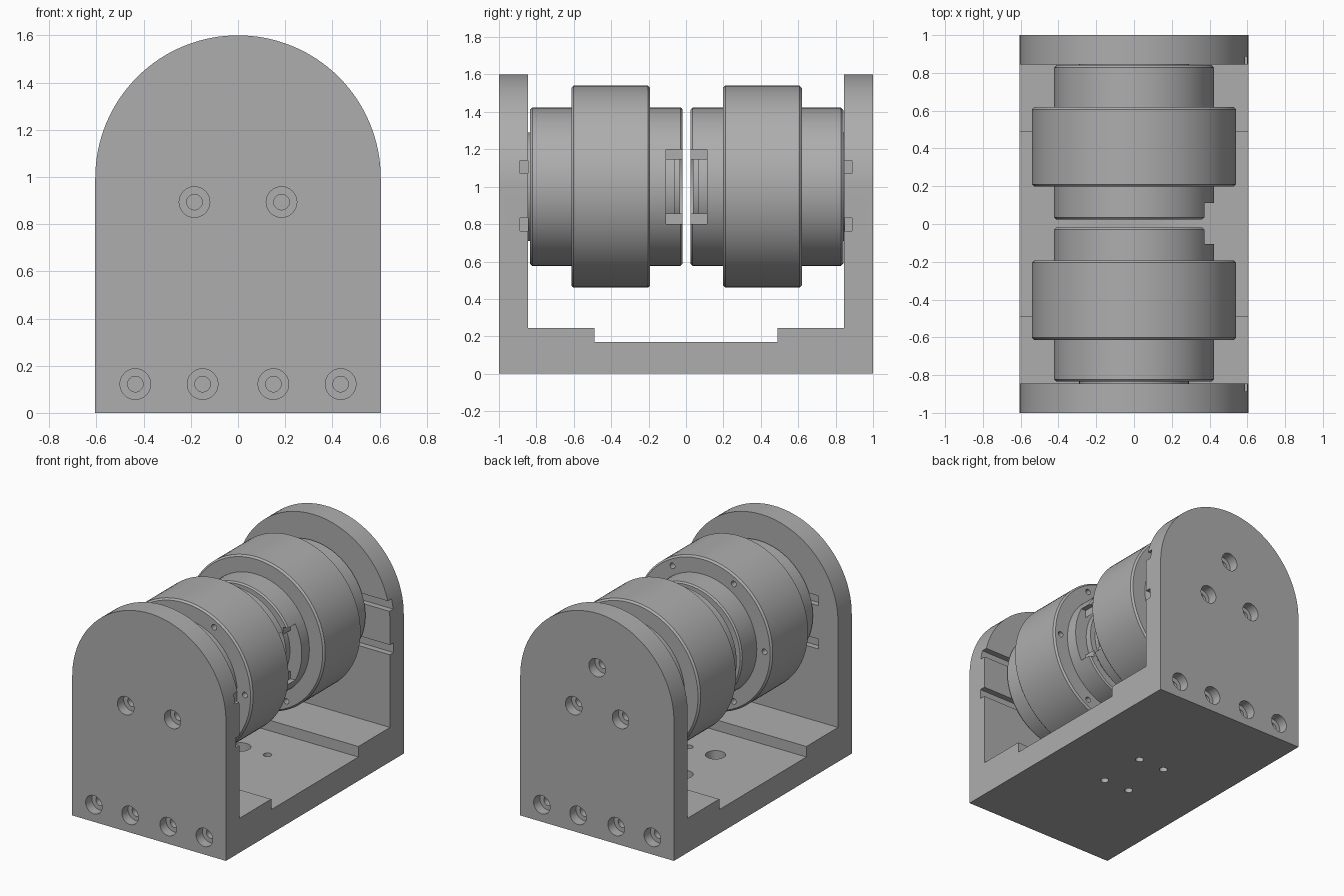
import bpy, bmesh
from math import pi, sin, cos, radians
from mathutils import Vector, Matrix

if "Cube" in bpy.data.objects:
    bpy.data.objects.remove(bpy.data.objects["Cube"])

AXIS_Z = 1.0          # height of the shared motor axis
MID_Y = 0.003         # plane midway between the two motors

grey = bpy.data.materials.new("machined grey")
grey.use_nodes = True
grey.diffuse_color = (0.42, 0.42, 0.42, 1)
grey.node_tree.nodes["Principled BSDF"].inputs["Base Color"].default_value = (0.42, 0.42, 0.42, 1)


def make_object(name, bm):
    bmesh.ops.recalc_face_normals(bm, faces=bm.faces)
    mesh = bpy.data.meshes.new(name)
    bm.to_mesh(mesh)
    bm.free()
    mesh.materials.append(grey)
    obj = bpy.data.objects.new(name, mesh)
    bpy.context.collection.objects.link(obj)
    return obj


def lathe(name, profile, origin, direction, sides):
    """Turn (radius, distance) points about a line from origin along direction."""
    bm = bmesh.new()
    rings = [[bm.verts.new((r * cos(2 * pi * i / sides), r * sin(2 * pi * i / sides), t))
              for i in range(sides)] for r, t in profile]
    for a, b in zip(rings, rings[1:]):
        for i in range(sides):
            j = (i + 1) % sides
            bm.faces.new((a[i], a[j], b[j], b[i]))
    bmesh.ops.remove_doubles(bm, verts=bm.verts, dist=1e-5)
    turn = Vector(direction).to_track_quat('Z', 'Y').to_matrix().to_4x4()
    bm.transform(Matrix.Translation(origin) @ turn)
    return make_object(name, bm)


def extrude(name, points, step):
    """Extrude a closed outline by the vector step."""
    bm = bmesh.new()
    face = bm.faces.new([bm.verts.new(p) for p in points])
    new = bmesh.ops.extrude_face_region(bm, geom=[face])["geom"]
    bmesh.ops.translate(bm, vec=step, verts=[v for v in new if isinstance(v, bmesh.types.BMVert)])
    return make_object(name, bm)


def box(name, low, high):
    (x0, y0, z0), (x1, y1, z1) = low, high
    outline = [(x0, y0, z0), (x1, y0, z0), (x1, y1, z0), (x0, y1, z0)]
    return extrude(name, outline, (0, 0, z1 - z0))


def carve(target, cutters, operation='DIFFERENCE'):
    bpy.context.view_layer.objects.active = target
    for cutter in cutters:
        cutter.hide_render = True
        mod = target.modifiers.new("cut", 'BOOLEAN')
        mod.operation = operation
        mod.solver = 'EXACT'
        mod.object = cutter
        bpy.ops.object.modifier_apply(modifier=mod.name)
        bpy.data.objects.remove(cutter)


def smooth(obj):
    bpy.ops.object.select_all(action='DESELECT')
    obj.select_set(True)
    bpy.context.view_layer.objects.active = obj
    bpy.ops.object.shade_smooth_by_angle(angle=radians(25))


def bolt_hole(origin, direction, wide, bore_depth, narrow, depth):
    """Counterbored hole cutter."""
    profile = [(0, -0.02), (wide, -0.02), (wide, bore_depth),
               (narrow, bore_depth), (narrow, depth), (0, depth)]
    return lathe("hole_cutter", profile, origin, direction, 32)


# Bracket: U-shaped side profile trimmed to a round-topped front outline
half = [(1.0, 0), (1.0, 1.7), (0.845, 1.7), (0.845, 0.245), (0.49, 0.245), (0.49, 0.17)]
side = half + [(-y, z) for y, z in reversed(half)]
bracket = extrude("bracket", [(-0.7, y, z) for y, z in side], (1.4, 0, 0))
R = 0.605
arch = [(-R, -1.1, 0), (R, -1.1, 0)]
arch += [(R * cos(pi * i / 64), -1.1, 0.995 + R * sin(pi * i / 64)) for i in range(65)]
carve(bracket, [extrude("arch_cutter", arch, (0, 2.2, 0))], 'INTERSECT')

cutters = []
for s in (-1, 1):
    inward = (0, -s, 0)
    # Three motor bolts and four base bolts in each end plate
    for k in range(3):
        a = pi / 2 + k * 2 * pi / 3
        cutters.append(bolt_hole((0.213 * cos(a), s, AXIS_Z + 0.213 * sin(a)),
                                 inward, 0.065, 0.07, 0.033, 0.2))
    for x in (-0.435, -0.15, 0.15, 0.435):
        cutters.append(bolt_hole((x, s, 0.122), inward, 0.065, 0.07, 0.033, 0.14))
    # Cable grooves on the inner face of the plate, open on one side
    ys = sorted((s * 0.8, s * 0.887))
    for z in (0.797, 1.105):
        cutters.append(box("groove_cutter", (-0.45, ys[0], z - 0.035), (0.7, ys[1], z + 0.035)))
# Ring of mounting holes in the floor, every other one counterbored
for k in range(6):
    a = k * pi / 3
    wide = 0.065 if k % 2 == 0 else 0.028
    cutters.append(bolt_hole((0.21 * cos(a), 0.21 * sin(a), 0.17), (0, 0, -1),
                             wide, 0.07, 0.0275, 0.2))
carve(bracket, cutters)
smooth(bracket)

# Motors: one turned body each, mirrored about the middle
motor_profile = [
    (0, 0.035), (0.29, 0.035), (0.29, 0.065), (0.33, 0.065), (0.33, 0.11), (0.365, 0.11),
    (0.365, 0.022), (0.413, 0.022), (0.423, 0.032), (0.423, 0.195), (0.528, 0.195),
    (0.54, 0.207), (0.54, 0.604), (0.528, 0.616), (0.423, 0.616), (0.423, 0.825),
    (0.41, 0.838), (0.29, 0.838), (0.29, 0.847), (0, 0.847)]
for s, name in ((-1, "front_motor"), (1, "back_motor")):
    centre = (0, MID_Y, AXIS_Z)
    motor = lathe(name, motor_profile, centre, (0, s, 0), 96)
    # Cable window through the neck wall
    ys = sorted((MID_Y, MID_Y + s * 0.1095))
    cutters = [box("window_cutter", (0.335, ys[0], AXIS_Z - 0.2), (0.6, ys[1], AXIS_Z + 0.2))]
    # Flange screw holes
    for k in range(6):
        a = k * pi / 3
        pin = [(0, 0.17), (0.02, 0.17), (0.02, 0.64), (0, 0.64)]
        cutters.append(lathe("pin_cutter", pin,
                             (0.483 * cos(a), MID_Y, AXIS_Z + 0.483 * sin(a)), (0, s, 0), 16))
    carve(motor, cutters)
    smooth(motor)
